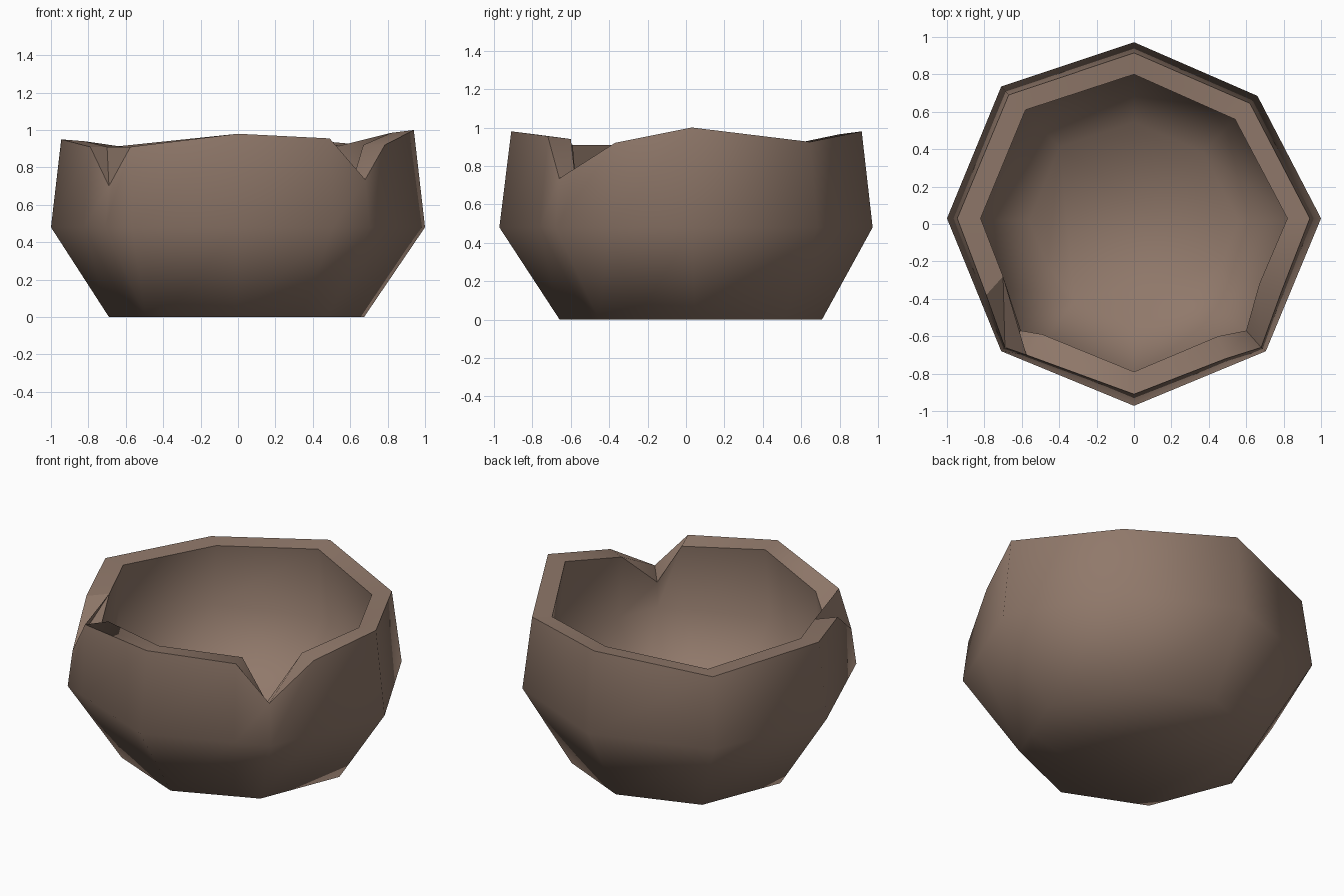
import bpy, bmesh

if "Cube" in bpy.data.objects:
    bpy.data.objects.remove(bpy.data.objects["Cube"])

# Eight wall corners at the widest height, counter-clockwise from +x
corners = [(1, .03), (.66, .685), (0, .972), (-.71, .735),
           (-1, .03), (-.71, -.68), (0, -.972), (.705, -.68)]

# Rim columns: position along the corner loop, outer point, inner point
# (fractional positions are the ends of the two broken notches)
rim = [
    (0,    (.94, .03, 1.0),     (.82, .03, .985)),
    (1,    (.62, .645, .925),   (.54, .56, .915)),
    (2,    (0, .915, .98),      (0, .80, .965)),
    (3,    (-.67, .69, .91),    (-.58, .61, .905)),
    (4,    (-.945, .03, .95),   (-.82, .03, .94)),
    (4.6,  (-.79, -.38, .91),   (-.70, -.28, .91)),
    (5,    (-.69, -.66, .70),   (-.605, -.57, .67)),
    (5.2,  (-.575, -.70, .91),  (-.49, -.59, .91)),
    (6,    (0, -.91, .98),      (0, -.79, .965)),
    (6.72, (.49, -.72, .955),   (.45, -.60, .94)),
    (7,    (.68, -.66, .735),   (.60, -.57, .685)),
    (7.4,  (.785, -.37, .92),   (.67, -.32, .92)),
]


def ring(sx, sy, z, dx=0, dy=0):
    """Scaled wall loop with one point per rim column."""
    pts = []
    for t, _, _ in rim:
        i, f = int(t), t - int(t)
        a, b = corners[i], corners[(i + 1) % 8]
        pts.append((sx * (a[0] + (b[0] - a[0]) * f) + dx,
                    sy * (a[1] + (b[1] - a[1]) * f) + dy, z))
    return pts


# Loops from the underside, up the outside, over the rim, down the inside
loops = [ring(.682, .703, 0, -.008, .025), ring(1, 1, .48),
         [r[1] for r in rim], [r[2] for r in rim],
         ring(.86, .86, .52), ring(.56, .56, .13)]

bm = bmesh.new()
verts = [[bm.verts.new(p) for p in loop] for loop in loops]
n = len(rim)
rim_faces = []
for k in range(len(loops) - 1):
    for i in range(n):
        j = (i + 1) % n
        lo, hi = verts[k], verts[k + 1]
        quad = (lo[i], lo[j], hi[j], hi[i])
        if k != 2:
            bm.faces.new(quad)
        elif i != 5:
            rim_faces.append(bm.faces.new(quad))
bm.faces.new(verts[0][::-1])      # underside
bm.faces.new(verts[-1])           # inside floor
bmesh.ops.recalc_face_normals(bm, faces=bm.faces)

# Left notch is filled by a thin sloping web
outer, inner = verts[2], verts[3]
web = [bm.faces.new(t) for t in ((outer[5], outer[6], inner[5]),
                                 (outer[6], outer[7], inner[5]),
                                 (outer[6], inner[6], inner[5]))]

# Smooth walls and rim, with sharp borders between them
for f in bm.faces:
    f.smooth = f not in web
rim_set = set(rim_faces)
for f in rim_faces:
    for e in f.edges:
        if any(g not in rim_set for g in e.link_faces):
            e.smooth = False
for f in web:
    for e in f.edges:
        e.smooth = False
# crease at the bottom of the right notch
for e in outer[10].link_edges:
    if e.other_vert(outer[10]) is inner[10]:
        e.smooth = False

mesh = bpy.data.meshes.new("broken_bowl")
bm.to_mesh(mesh)
bm.free()
clay = bpy.data.materials.new("brown_clay")
clay.diffuse_color = (.28, .19, .145, 1)
clay.use_nodes = True
clay.node_tree.nodes["Principled BSDF"].inputs["Base Color"].default_value = clay.diffuse_color
mesh.materials.append(clay)
bowl = bpy.data.objects.new("broken_bowl", mesh)
bpy.context.collection.objects.link(bowl)
